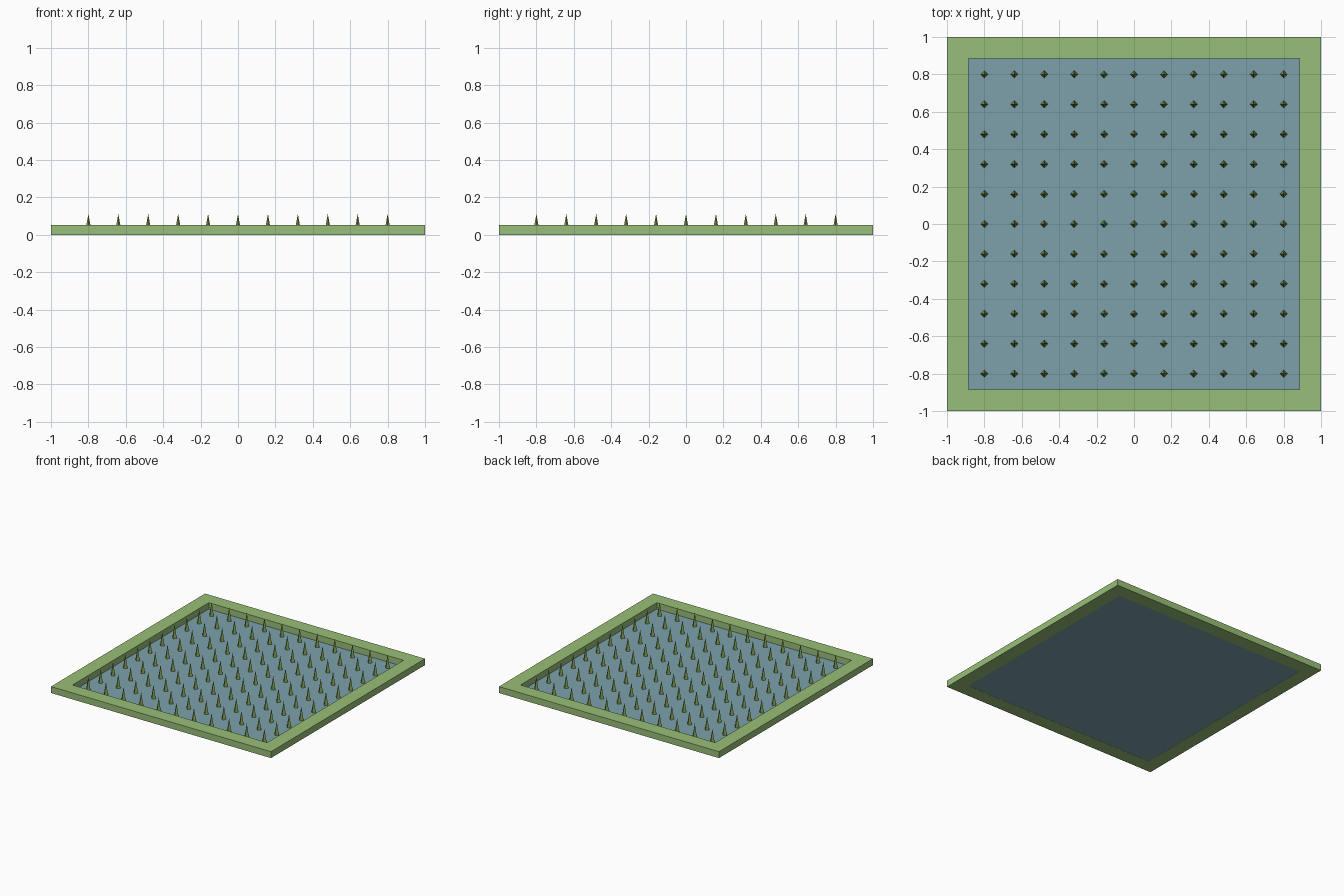
import bpy
import bmesh
from mathutils import Matrix

FRAME_HEIGHT = 0.053
INNER = 0.885
SHEET_Z = 0.001
SPIKE_BASE = 0.002
SPIKE_HEIGHT = 0.11
SPIKE_RADIUS = 0.02
SPACING = 0.16

cube = bpy.data.objects.get("Cube")
if cube:
    bpy.data.objects.remove(cube, do_unlink=True)


def make_material(name, rgb):
    """Flat material from an sRGB colour."""
    linear = [((c + 0.055) / 1.055) ** 2.4 for c in rgb]
    mat = bpy.data.materials.new(name)
    mat.use_nodes = True
    mat.diffuse_color = (*linear, 1)
    mat.node_tree.nodes["Principled BSDF"].inputs["Base Color"].default_value = (*linear, 1)
    return mat


def make_object(name, bm, mat):
    mesh = bpy.data.meshes.new(name)
    bm.to_mesh(mesh)
    bm.free()
    mesh.materials.append(mat)
    obj = bpy.data.objects.new(name, mesh)
    bpy.context.collection.objects.link(obj)
    return obj


def square(bm, half, z):
    corners = [(-half, -half), (half, -half), (half, half), (-half, half)]
    return [bm.verts.new((x, y, z)) for x, y in corners]


# Square border: four nested loops bridged into a closed ring
bm = bmesh.new()
loops = [square(bm, half, z) for half, z in
         ((1, 0), (1, FRAME_HEIGHT), (INNER, FRAME_HEIGHT), (INNER, 0))]
for a, b in zip(loops, loops[1:] + loops[:1]):
    for i in range(4):
        j = (i + 1) % 4
        bm.faces.new((a[i], a[j], b[j], b[i]))
bmesh.ops.recalc_face_normals(bm, faces=bm.faces)
make_object("border_frame", bm, make_material("leaf green", (0.60, 0.75, 0.47)))

# Thin base sheet inside the border
bm = bmesh.new()
bm.faces.new(square(bm, INNER, SHEET_Z))
make_object("base_sheet", bm, make_material("slate blue", (0.49, 0.63, 0.67)))

# Grid of four-sided spikes with corners on the axes, standing on the sheet
bm = bmesh.new()
for col in range(-5, 6):
    for row in range(-5, 6):
        centre = (col * SPACING, row * SPACING, SPIKE_BASE + SPIKE_HEIGHT / 2)
        bmesh.ops.create_cone(bm, cap_ends=True, segments=4, radius1=SPIKE_RADIUS,
                              radius2=0, depth=SPIKE_HEIGHT,
                              matrix=Matrix.Translation(centre))
make_object("spikes", bm, make_material("olive green", (0.50, 0.62, 0.31)))
